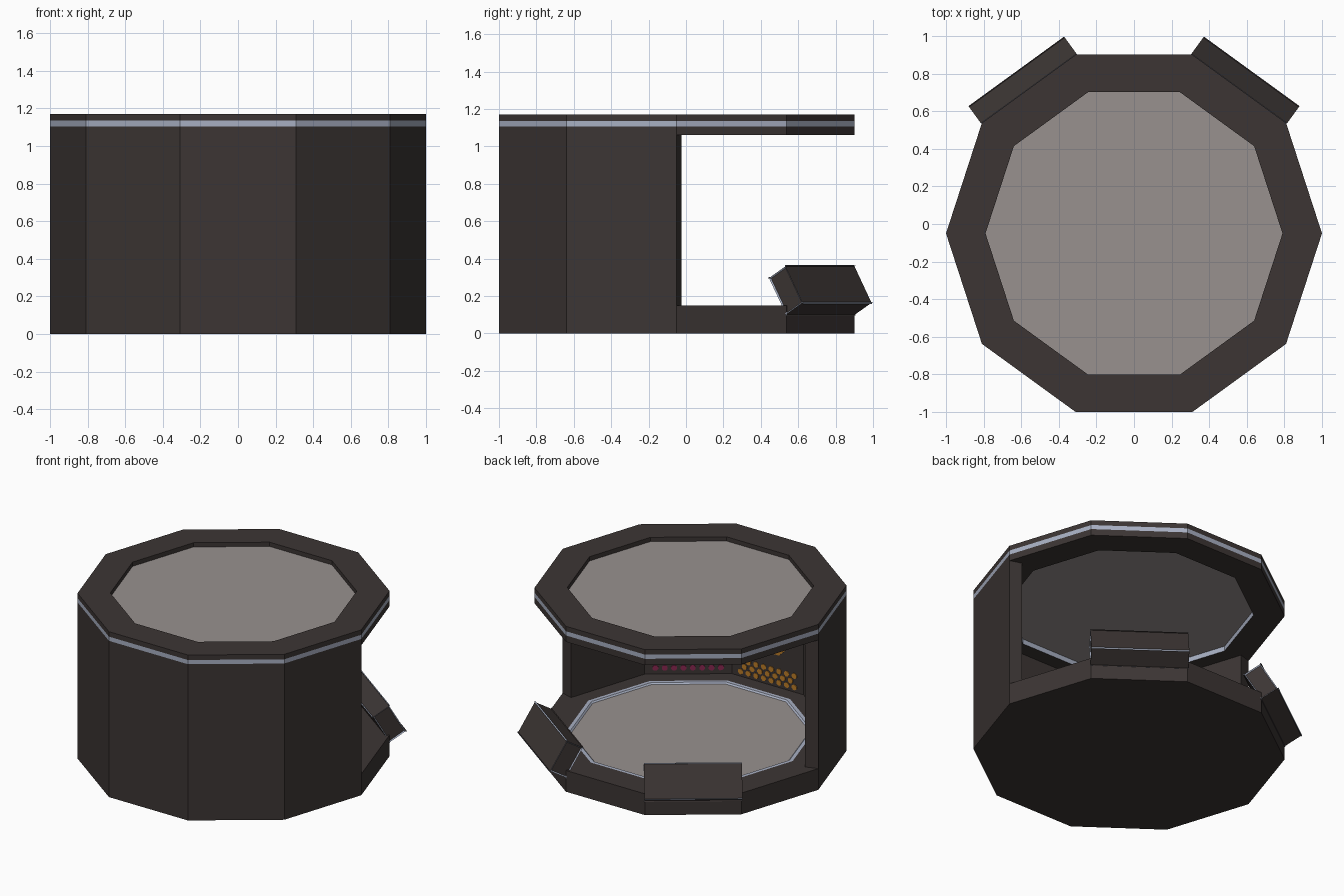
import bpy, bmesh, math
from mathutils import Vector

if "Cube" in bpy.data.objects:
    bpy.data.objects.remove(bpy.data.objects["Cube"])

N = 10                       # sides of the room
CY = -0.05                   # centre of the decagon
APO = math.cos(math.pi / N)  # distance from centre to an outer side
WALL = 0.088                 # wall thickness


def mat(name, rgb):
    m = bpy.data.materials.new(name)
    m.diffuse_color = (*rgb, 1)
    m.use_nodes = True
    m.node_tree.nodes["Principled BSDF"].inputs["Base Color"].default_value = m.diffuse_color
    return m


DARK = mat("dark brown grey", (0.045, 0.036, 0.034))
GREY = mat("warm grey panel", (0.315, 0.283, 0.275))
SILVER = mat("blue silver trim", (0.39, 0.43, 0.54))
ORANGE = mat("orange", (0.50, 0.20, 0.02))
PINK = mat("dark pink", (0.25, 0.02, 0.08))


def finish(name, bm, mats):
    bmesh.ops.remove_doubles(bm, verts=bm.verts, dist=1e-5)
    bmesh.ops.recalc_face_normals(bm, faces=bm.faces)
    me = bpy.data.meshes.new(name)
    bm.to_mesh(me)
    bm.free()
    for m in mats:
        me.materials.append(m)
    ob = bpy.data.objects.new(name, me)
    bpy.context.collection.objects.link(ob)
    return ob


def corner(k, r, z):
    a = 2 * math.pi * k / N
    return Vector((r * math.cos(a), CY + r * math.sin(a), z))


def side_point(deg, s, u, z):
    """Point on the side facing deg: s along it, u outwards, z up."""
    a = math.radians(deg)
    return Vector((u * math.cos(a) - s * math.sin(a),
                   CY + u * math.sin(a) + s * math.cos(a), z))


def lathe(name, profile, mats):
    """Turn (radius, z, material of the next segment) into a ten-sided solid."""
    bm = bmesh.new()
    for k in range(N):
        for (r0, z0, m), (r1, z1, _) in zip(profile, profile[1:]):
            pts = [corner(k, r0, z0)]
            if r0 > 0:
                pts.append(corner(k + 1, r0, z0))
            if r1 > 0:
                pts.append(corner(k + 1, r1, z1))
            pts.append(corner(k, r1, z1))
            bm.faces.new([bm.verts.new(p) for p in pts]).material_index = m
    return finish(name, bm, mats)


# floor slab with a silver rim around the sunken grey panel
lathe("floor", [(0, 0, 0), (1, 0, 0), (1, 0.15, 0), (0.80, 0.15, 2),
                (0.775, 0.15, 2), (0.765, 0.14, 1), (0, 0.14, 1)],
      [DARK, GREY, SILVER])

# roof slab with silver outer band, sunken panel on top and ceiling recess below
lathe("roof", [(0, 1.095, 1), (0.80, 1.095, 2), (0.80, 1.06, 0), (1, 1.06, 0),
               (1, 1.105, 2), (1, 1.135, 0), (1, 1.17, 0), (0.79, 1.17, 0),
               (0.79, 1.14, 1), (0, 1.14, 1)],
      [DARK, GREY, SILVER])

# five joined front walls, with square-cut ends
bm = bmesh.new()
outer = [corner(k, 1, 0.15) for k in range(5, 11)]
inner = [corner(k, (APO - WALL) / APO, 0.15) for k in range(5, 11)]
half = math.sin(math.pi / N)
inner[0] = side_point(198, -half, APO - WALL, 0.15)
inner[-1] = side_point(342, half, APO - WALL, 0.15)
faces = []
for i in range(5):
    quad = (outer[i], outer[i + 1], inner[i + 1], inner[i])
    faces.append(bm.faces.new([bm.verts.new(p) for p in quad]))
bmesh.ops.remove_doubles(bm, verts=bm.verts, dist=1e-5)
ext = bmesh.ops.extrude_face_region(bm, geom=bm.faces[:], use_keep_orig=True)
top = [v for v in ext["geom"] if isinstance(v, bmesh.types.BMVert)]
bmesh.ops.translate(bm, verts=top, vec=(0, 0, 0.91))
finish("front_walls", bm, [DARK])

# tilted boxes on the two rear corners, edges trimmed in silver
for label, deg in (("right", 54), ("left", 126)):
    bm = bmesh.new()
    bmesh.ops.create_cube(bm, size=1)
    c, s = math.cos(math.radians(30)), math.sin(math.radians(30))
    for v in bm.verts:
        along, thick, tall = v.co.x * 0.615, v.co.y * 0.125, v.co.z * 0.225
        v.co = side_point(deg, along, 0.949 + thick * c - tall * s,
                          0.23 + thick * s + tall * c)
    bmesh.ops.bevel(bm, geom=bm.edges[:], offset=0.007, segments=1,
                    affect='EDGES', material=1)
    finish("tilted_box_" + label, bm, [DARK, SILVER])


# thin wall ornaments inside: a ring outline above rows of small studs
def ornament(name, deg, colour, rows, ring):
    bm = bmesh.new()

    def plate(pts):
        lo, hi = APO - WALL - 0.005, APO - WALL + 0.002
        a = [bm.verts.new(side_point(deg, s, lo, z)) for s, z in pts]
        b = [bm.verts.new(side_point(deg, s, hi, z)) for s, z in pts]
        bm.faces.new(a)
        for i in range(len(a)):
            j = (i + 1) % len(a)
            bm.faces.new((a[i], a[j], b[j], b[i]))

    def octagon(s, z, r):
        return [(s + r * math.cos(math.pi * (k + 0.5) / 4),
                 z + r * math.sin(math.pi * (k + 0.5) / 4)) for k in range(8)]

    for n, z in enumerate(rows):
        for i in range(8 - n % 2):
            plate(octagon((i - 3.5 + 0.5 * (n % 2)) * 0.06, z, 0.02))
    if ring:
        a, b = octagon(0, 0.6, 0.24), octagon(0, 0.6, 0.19)
        for i in range(8):
            j = (i + 1) % 8
            plate([a[i], a[j], b[j], b[i]])
    finish(name, bm, [colour])


ornament("front_wall_ornament", 270, ORANGE, (0.185, 0.225, 0.265), True)
ornament("right_wall_ornament", 306, PINK, (0.195, 0.245), True)
ornament("left_wall_ornament", 234, PINK, (0.195, 0.245), True)
